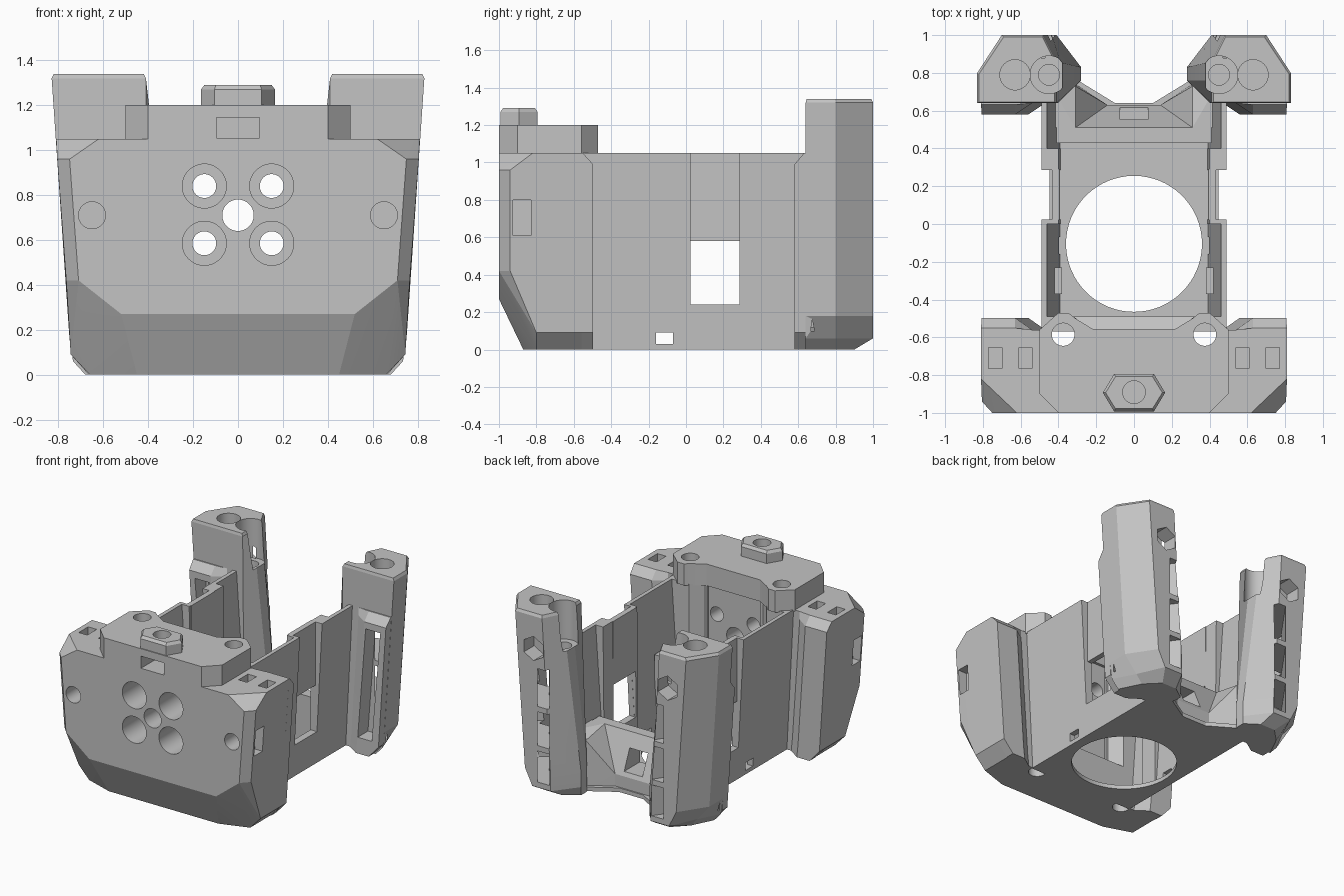
import bpy, bmesh
from math import pi, radians
from mathutils import Matrix, Vector

if "Cube" in bpy.data.objects:
    bpy.data.objects.remove(bpy.data.objects["Cube"], do_unlink=True)

grey = bpy.data.materials.new("matte grey")
grey.use_nodes = True
grey.diffuse_color = (0.55, 0.55, 0.55, 1)
grey.node_tree.nodes["Principled BSDF"].inputs["Base Color"].default_value = grey.diffuse_color


def to_object(bm, name):
    bmesh.ops.recalc_face_normals(bm, faces=bm.faces)
    me = bpy.data.meshes.new(name)
    bm.to_mesh(me)
    bm.free()
    me.materials.append(grey)
    ob = bpy.data.objects.new(name, me)
    bpy.context.collection.objects.link(ob)
    return ob


def hull(name, pts, both_sides=False):
    bm = bmesh.new()
    for x, y, z in pts:
        bm.verts.new((x, y, z))
        if both_sides:
            bm.verts.new((-x, y, z))
    bmesh.ops.convex_hull(bm, input=bm.verts)
    bmesh.ops.dissolve_limit(bm, angle_limit=radians(0.5), verts=bm.verts, edges=bm.edges)
    return to_object(bm, name)


def box(name, x, y, z, turn=0):
    bm = bmesh.new()
    bmesh.ops.create_cube(bm, size=1)
    size = Matrix.Diagonal((x[1] - x[0], y[1] - y[0], z[1] - z[0], 1))
    mid = Vector((sum(x) / 2, sum(y) / 2, sum(z) / 2))
    bm.transform(Matrix.Translation(mid) @ Matrix.Rotation(turn, 4, 'Z') @ size)
    return to_object(bm, name)


def rod(name, at, r, length, axis='Z', sides=48):
    bm = bmesh.new()
    bmesh.ops.create_cone(bm, cap_ends=True, segments=sides, radius1=r, radius2=r, depth=length)
    spin = Matrix.Rotation(pi / 2, 4, 'X') if axis == 'Y' else Matrix()
    bm.transform(Matrix.Translation(at) @ spin)
    return to_object(bm, name)


def loft(name, sections):
    # stacked rings of matching points, given as (height, outline)
    bm = bmesh.new()
    rings = [[bm.verts.new((x, y, z)) for x, y in o] for z, o in sections]
    n = len(rings[0])
    for a, b in zip(rings, rings[1:]):
        for i in range(n):
            j = (i + 1) % n
            bm.faces.new((a[i], a[j], b[j], b[i]))
    bm.faces.new(rings[0][::-1])
    bm.faces.new(rings[-1])
    return to_object(bm, name)


def finish(ob, cutters=(), mirror=False):
    for c in cutters:
        m = ob.modifiers.new("cut", 'BOOLEAN')
        m.operation, m.solver, m.object = 'DIFFERENCE', 'EXACT', c
    if mirror:
        m = ob.modifiers.new("mirror", 'MIRROR')
        m.use_mirror_merge = False
    deps = bpy.context.evaluated_depsgraph_get()
    me = bpy.data.meshes.new_from_object(ob.evaluated_get(deps))
    ob.modifiers.clear()
    ob.data = me
    for c in cutters:
        bpy.data.objects.remove(c, do_unlink=True)
    bpy.ops.object.select_all(action='DESELECT')
    ob.select_set(True)
    bpy.context.view_layer.objects.active = ob
    bpy.ops.object.shade_smooth_by_angle(angle=radians(8))


def front_holes():
    cuts = [rod("cut", (0, -0.8, 0.71), 0.07, 1, 'Y')]
    for s in (-1, 1):
        cuts += [rod("cut", (s * 0.15, -0.8, z), 0.053, 1, 'Y') for z in (0.585, 0.84)]
        cuts.append(rod("cut", (s * 0.375, -0.585, 0.6), 0.06, 1.6))
    return cuts


# front body with chamfered corners
body = hull("front_body", [
    (0.52, -1, 0.27), (0.71, -1, 0.42), (0.75, -1, 0.96), (0.62, -1, 1.05),
    (0.765, -0.94, 0.42), (0.805, -0.94, 0.96), (0.81, -0.82, 1.05),
    (0.745, -0.8, 0.09), (0.745, -0.56, 0.09), (0.81, -0.56, 1.05),
    (0.45, -0.87, 0), (0.66, -0.8, 0), (0.66, -0.56, 0)], True)
cuts = []
for s in (-1, 1):
    # wide screw head recesses, front holes, top and side pockets
    cuts += [rod("cut", (s * 0.15, -0.91, z), 0.098, 0.42, 'Y') for z in (0.585, 0.84)]
    cuts.append(rod("cut", (s * 0.65, -1, 0.71), 0.06, 0.3, 'Y'))
    cuts += [box("cut", (s * x - 0.035, s * x + 0.035), (-0.765, -0.655), (0.9, 1.2))
             for x in (0.575, 0.735)]
    cuts.append(box("cut", (s * 0.79 - 0.07, s * 0.79 + 0.07), (-0.925, -0.83), (0.61, 0.8)))
cuts += front_holes()
cuts.append(box("cut", (-0.22, 0.22), (-0.575, -0.5), (0.3, 1.2)))
finish(body, cuts)

# inner motor wall behind the front body, with its recess
inner = hull("motor_wall", [(x, y, z) for y in (-0.565, -0.49)
                            for x, z in ((0.435, 0), (0.49, 1.05))], True)
recess = hull("cut", [(0.33, -0.48, 0.25), (0.33, -0.48, 1.2), (0.22, -0.575, 0.32),
                      (0.22, -0.575, 1.2)], True)
finish(inner, front_holes() + [recess])

# raised top plate
top = hull("top_plate", [(x, y, z) for z in (1.04, 1.2) for x, y in
                         ((0.4, -1), (0.5, -0.9), (0.5, -0.56), (0.4, -0.47))], True)
notch = hull("cut", [(x, y, z) for z in (1, 1.3) for x, y in
                     ((0.36, -0.46), (0.31, -0.5), (0.22, -0.555))], True)
cuts = [rod("cut", (s * 0.375, -0.585, 1.1), 0.06, 0.4) for s in (-1, 1)]
cuts += [notch, box("cut", (-0.095, 0.095), (-1.1, -0.78), (1.055, 1.145)),
         rod("cut", (0, -0.89, 1.2), 0.06, 0.26)]
finish(top, cuts)

# six-sided boss on the top plate
boss = hull("hex_boss", [(x, -0.893 + d * s, z) for s in (-1, 1)
                         for x, d, z in ((0.165, 0, 1.19), (0.105, 0.1, 1.19), (0.165, 0, 1.27),
                                         (0.105, 0.1, 1.27), (0.15, 0, 1.29), (0.098, 0.085, 1.29))], True)
finish(boss, [rod("cut", (0, -0.89, 1.2), 0.06, 0.4)])

# thin floor with the round opening
half = [(0.435, -0.57), (0.435, 0.66), (0.34, 0.76), (0.28, 0.75), (0.1, 0.64)]
outline = half + [(-x, y) for x, y in reversed(half)]
floor = loft("floor", [(0, outline), (0.03, outline)])
finish(floor, [rod("cut", (0, -0.105, 0), 0.36, 1, sides=64)])

# rear wall with a flat top, a slope to the back and a small opening
rear = hull("rear_wall", [(0.41, 0.43, 0.01), (0.41, 0.43, 0.4), (0.41, 0.51, 0.4),
                          (0.14, 0.63, 0.12), (0.14, 0.63, 0.01), (0.31, 0.6, 0.01)], True)
finish(rear, [box("cut", (-0.075, 0.075), (0.4, 0.7), (0.15, 0.3))])

# flared cheeks joining the rear wall to the posts
finish(hull("rear_cheek", [(0.31, 0.51, 0.01), (0.31, 0.51, 0.4), (0.42, 0.51, 0.4), (0.42, 0.7, 0.4),
                           (0.31, 0.73, 0.36), (0.31, 0.74, 0.01), (0.42, 0.7, 0.01),
                           (0.14, 0.63, 0.12), (0.14, 0.63, 0.01)]), mirror=True)


# side walls leaning outward, with a recessed panel above the window
def wall(name, y0, y1, z1=1.05, top_inner=0.46):
    top_outer = 0.435 + 0.055 * z1 / 1.05
    return hull(name, [(x, y, z) for y in (y0, y1) for x, z in
                       ((0.435, 0), (0.39, 0), (top_outer, z1), (top_inner, z1))])


finish(wall("front_side_wall", -0.52, 0.025),
       [box("cut", (0.3, 0.6), (-0.16, -0.07), (0.03, 0.09))], True)
finish(wall("rear_side_wall", 0.36, 0.68), mirror=True)
finish(wall("rear_window_jamb", 0.285, 0.4, top_inner=0.40), mirror=True)
finish(wall("front_window_jamb", 0.0, 0.024, top_inner=0.40), mirror=True)
finish(wall("window_sill", 0.02, 0.29, 0.24, 0.395), mirror=True)
finish(box("window_panel", (0.395, 0.435), (0.02, 0.29), (0.58, 1.05)), mirror=True)
finish(box("wall_clip", (0.38, 0.42), (-0.37, -0.23), (0.02, 0.6)), mirror=True)


# openings shared by the posts and their rails
def slot_cuts():
    cuts = [hull("cut", [(x, y, z) for y in (0.5, 0.7) for x, z in
                         ((0.575, 0.12), (0.69, 0.12), (0.64, 0.94), (0.76, 0.94))])]
    for z in ((0.1, 0.33), (0.37, 0.62), (0.66, 0.94)):
        cuts.append(box("cut", (0.52, 0.6), (0.60, 1.14), z, radians(35.6)))
    return cuts


# rear posts, wider at the top on the outside and leaning back on the inside
inside = [(0.41, 1), (0.28, 0.83), (0.28, 0.76), (0.4, 0.64)]
post = loft("rear_post", [
    (0, [(0.68, 0.64), (0.6, 0.8), (0.5, 0.9), (0.38, 0.9)] + inside[1:]),
    (0.06, [(0.735, 0.64), (0.65, 0.8), (0.56, 1)] + inside),
    (0.18, [(0.752, 0.64), (0.752, 0.8), (0.62, 1)] + inside),
    (1.32, [(0.83, 0.64), (0.83, 0.8), (0.7, 1), (0.48, 1), (0.41, 0.86), (0.41, 0.76), (0.41, 0.64)]),
    (1.34, [(0.82, 0.645), (0.82, 0.795), (0.69, 0.99), (0.485, 0.99), (0.42, 0.86), (0.42, 0.76), (0.42, 0.645)])])
cuts = [rod("cut", (0.63, 0.79, 1.3), 0.08, 0.6),
        rod("cut", (0.45, 0.79, 1.3), 0.1, 0.5),
        rod("cut", (0.45, 0.79, 1.0), 0.055, 0.3),
        rod("cut", (0.55, 0.96, 1.08), 0.09, 0.16, 'Y', 6)]
finish(post, cuts + slot_cuts(), True)

# guide rails on the facing sides of the posts and front body
for name, y0, y1, cuts in (("post_rail", 0.64, 0.58, slot_cuts()), ("body_rail", -0.56, -0.497, [])):
    rail = loft(name, [(z, [(0.54 + t, y0), (0.63 + t, y), (e, y), (e, y0)])
                       for z, t, e, y in ((0.0, -0.07, 0.665, y1), (0.09, -0.06, 0.745, y1),
                                          (0.99, 0, 0.806, y1), (1.05, 0, 0.81, (y0 * 6 + y1) / 7))])
    finish(rail, cuts, True)
